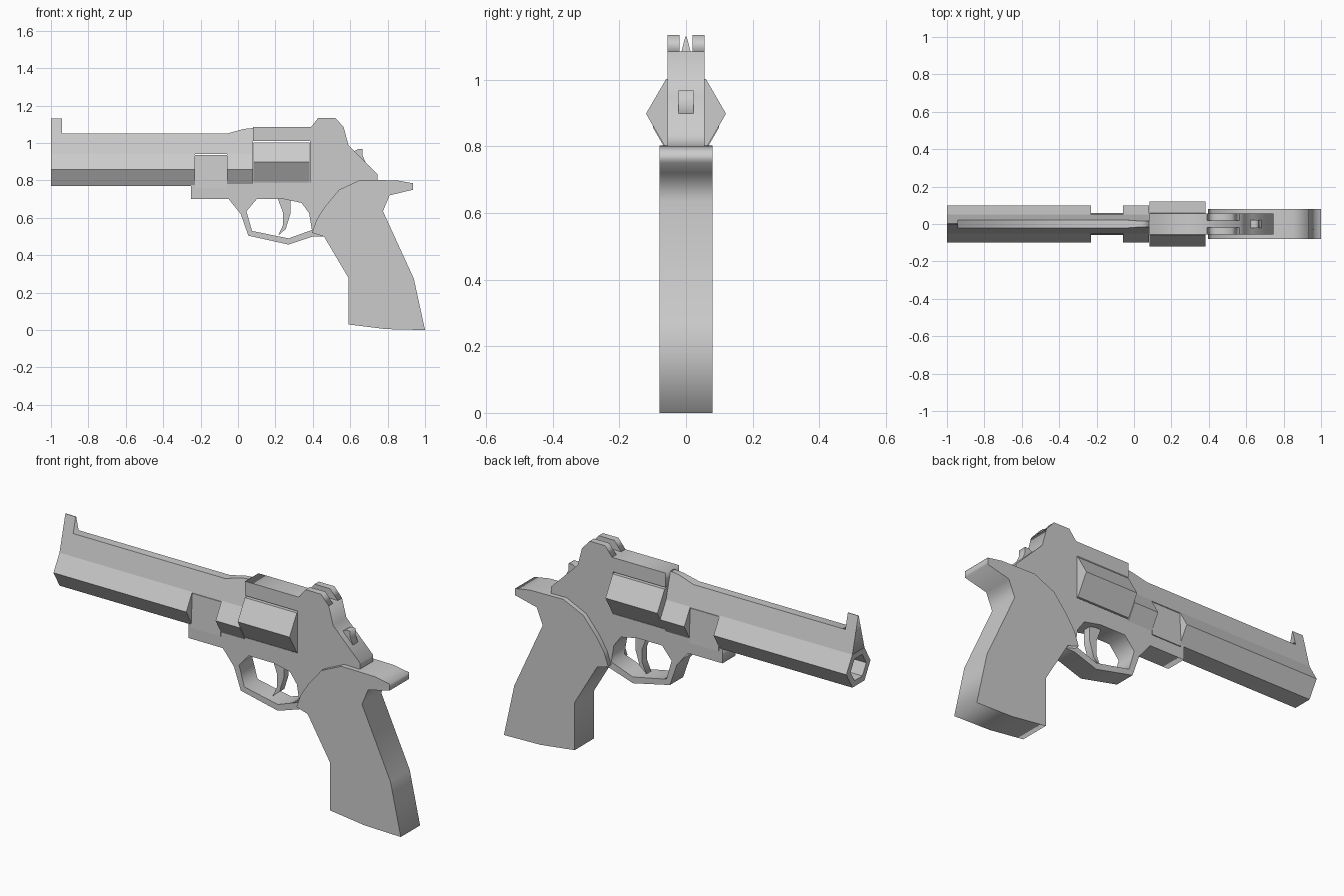
import bpy, bmesh, math
from mathutils import Matrix

if "Cube" in bpy.data.objects:
    bpy.data.objects.remove(bpy.data.objects["Cube"])


def plate(name, outlines, y0, y1):
    """Side-view (x, z) outlines, holes allowed, extruded from y0 to y1."""
    cu = bpy.data.curves.new(name, 'CURVE')
    cu.dimensions = '2D'
    cu.fill_mode = 'BOTH'
    cu.extrude = (y1 - y0) / 2
    for pts in outlines:
        sp = cu.splines.new('POLY')
        sp.points.add(len(pts) - 1)
        for p, (x, z) in zip(sp.points, pts):
            p.co = (x, z, 0, 1)
        sp.use_cyclic_u = True
    tmp = bpy.data.objects.new(name + "_curve", cu)
    me = bpy.data.meshes.new_from_object(tmp)
    bpy.data.objects.remove(tmp)
    me.transform(Matrix.Translation((0, (y0 + y1) / 2, 0)) @ Matrix.Rotation(math.pi / 2, 4, 'X'))
    bm = bmesh.new()
    bm.from_mesh(me)
    bmesh.ops.remove_doubles(bm, verts=bm.verts, dist=1e-5)
    return finish(name, bm)


def finish(name, bm):
    bmesh.ops.recalc_face_normals(bm, faces=bm.faces)
    me = bpy.data.meshes.new(name)
    bm.to_mesh(me)
    bm.free()
    ob = bpy.data.objects.new(name, me)
    bpy.context.collection.objects.link(ob)
    return ob


def prism_x(name, pts, x0, x1, bore=None):
    """(y, z) section extruded along x, optionally bored at the x0 end."""
    bm = bmesh.new()
    front = bm.faces.new([bm.verts.new((x0, y, z)) for y, z in pts])
    back = bmesh.ops.extrude_face_region(bm, geom=[front], use_keep_orig=True)['geom']
    bmesh.ops.translate(bm, vec=(x1 - x0, 0, 0),
                        verts=[v for v in back if isinstance(v, bmesh.types.BMVert)])
    bmesh.ops.recalc_face_normals(bm, faces=bm.faces)
    if bore:
        rim, depth = bore
        bmesh.ops.inset_region(bm, faces=[front], thickness=rim, use_even_offset=True)
        inner = bmesh.ops.extrude_discrete_faces(bm, faces=[front])['faces'][0]
        bmesh.ops.translate(bm, vec=(depth, 0, 0), verts=inner.verts)
    return finish(name, bm)


def hexagon(r, zc):
    return [(r * math.cos(i * math.pi / 3), zc + r * math.sin(i * math.pi / 3)) for i in range(6)]


# Barrel, its rear stub and the cylinder
prism_x("barrel", hexagon(0.1, 0.858), -1, -0.23, bore=(0.03, 0.3))
prism_x("barrel_rear", hexagon(0.1, 0.858), -0.06, 0.08)
prism_x("cylinder", hexagon(0.12, 0.898), 0.082, 0.383)
prism_x("crane_block", [(-0.06, 0.76), (0.06, 0.76), (0.05, 0.937), (-0.05, 0.937)], -0.23, -0.06)

# Top rib with front sight, narrowing towards the top
rib = plate("top_rib", [[(-1, 0.94), (-1, 1.13), (-0.94, 1.13), (-0.94, 1.05), (-0.06, 1.05),
                         (0.03, 1.075), (0.08, 1.08), (0.08, 0.94)]], -0.05, 0.05)
for v in rib.data.vertices:
    v.co.y = math.copysign(0.05 - 0.26 * (v.co.z - 0.945), v.co.y)

# Frame with open cylinder window and trigger guard hole
grip_joint = [(0.655, 0.803), (0.54, 0.75), (0.465, 0.66), (0.42, 0.59), (0.395, 0.52)]
frame = [(-0.25, 0.70), (-0.25, 0.775), (0.08, 0.79), (0.385, 0.79), (0.385, 1.01), (0.08, 1.01),
         (0.08, 1.085), (0.565, 1.085), (0.59, 0.99), (0.63, 0.95), (0.745, 0.835), (0.745, 0.79),
         (0.655, 0.75), (0.47, 0.50), (0.40, 0.50), (0.27, 0.457), (0.055, 0.505),
         (0.015, 0.62), (-0.05, 0.70)]
guard_hole = [(0.10, 0.70), (0.245, 0.70), (0.34, 0.68), (0.38, 0.625), (0.395, 0.535),
              (0.27, 0.49), (0.075, 0.53), (0.045, 0.635)]
plate("frame", [frame, guard_hole], -0.055, 0.055)

# Rear sight cheeks either side of the notch
for side, y0 in (("left", -0.055), ("right", 0.02)):
    plate("rear_sight_" + side, [[(0.39, 1.085), (0.43, 1.135), (0.52, 1.135), (0.565, 1.085)]],
          y0, y0 + 0.035)

# Hammer and trigger
plate("hammer", [[(0.58, 0.93), (0.62, 0.955), (0.64, 0.967), (0.665, 0.967), (0.665, 0.935),
                  (0.69, 0.88), (0.62, 0.88)]], -0.022, 0.022)
plate("trigger", [[(0.21, 0.71), (0.28, 0.71), (0.28, 0.62), (0.255, 0.54), (0.215, 0.505),
                   (0.24, 0.56), (0.24, 0.63)]], -0.02, 0.02)

# Grip
plate("grip", [grip_joint[::-1] + [(0.85, 0.80), (0.935, 0.785), (0.935, 0.75), (0.81, 0.72),
               (0.775, 0.635), (0.94, 0.275), (1.0, 0.0), (0.79, 0.005), (0.59, 0.03),
               (0.59, 0.28), (0.46, 0.50)]], -0.08, 0.08)
